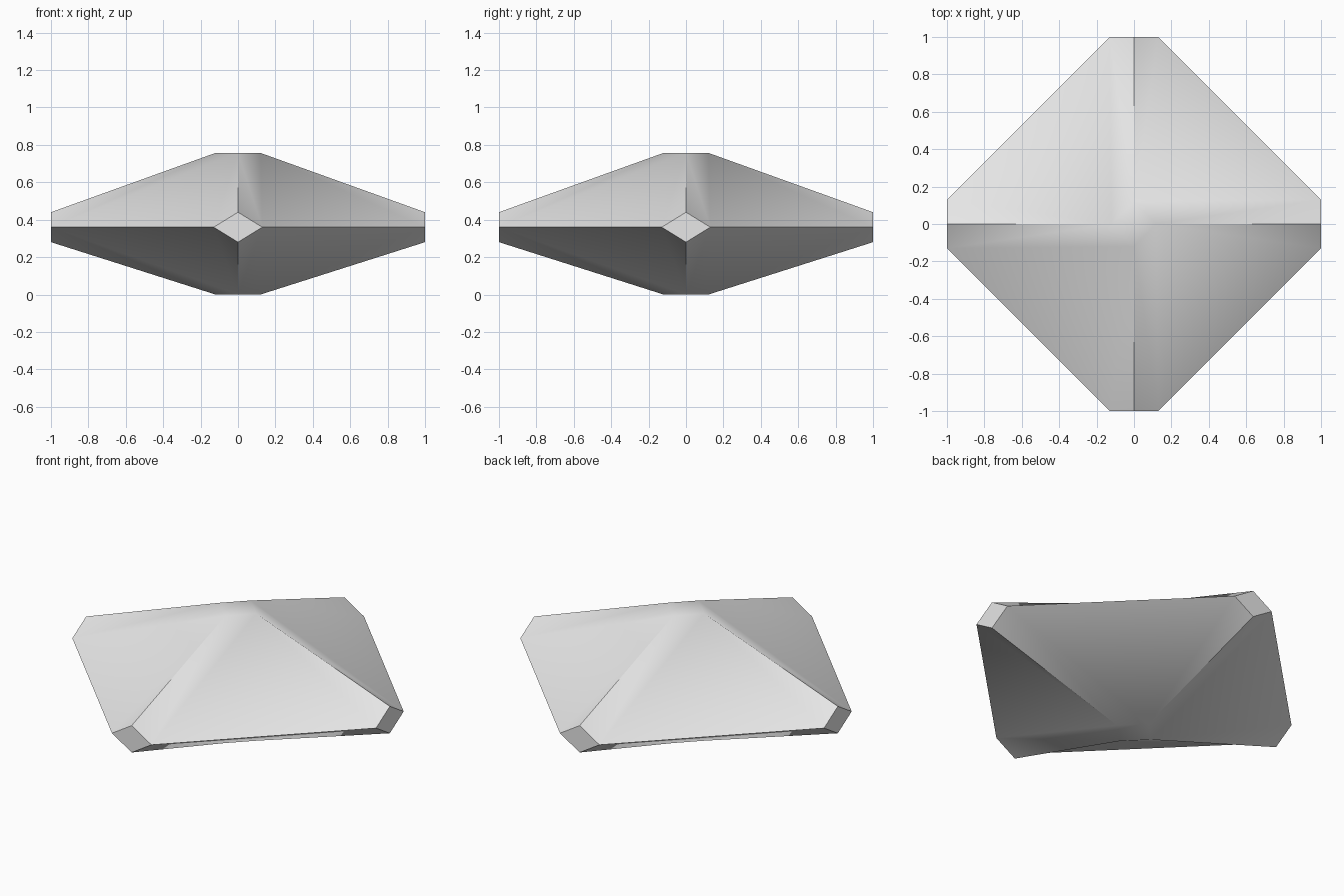
import bpy
import bmesh
import math
from mathutils import Matrix, Vector

cube = bpy.data.objects.get("Cube")
if cube:
    bpy.data.objects.remove(cube)

MID, TOP = 0.36, 0.757      # girdle height and crown height
TIP, CAP = 0.13, 0.12       # half widths of the tip facets and end caps
UP, DOWN = 0.44, 0.28       # heights of the tip facet ends

grey = bpy.data.materials.new("light_grey")
grey.use_nodes = True
grey.diffuse_color = (0.8, 0.8, 0.8, 1)
grey.node_tree.nodes["Principled BSDF"].inputs["Base Color"].default_value = grey.diffuse_color

bm = bmesh.new()


def ring(point):
    """Four copies of a point, turned about the vertical axis."""
    return [bm.verts.new(Matrix.Rotation(k * math.pi / 2, 3, "Z") @ Vector(point))
            for k in range(4)]


# Corners of the four side tips
ahead = ring((1, TIP, MID))
behind = ring((1, -TIP, MID))
halves = []
for tip_z, cap_z in ((UP, TOP), (DOWN, 0)):
    tip, cap = ring((1, 0, tip_z)), ring((CAP, 0, cap_z))
    halves.append(tip)
    bm.faces.new(cap)
    for k in range(4):
        n = (k + 1) % 4
        # Broad facet with a narrow sliver along each ridge
        bm.faces.new((ahead[k], behind[n], cap[n], cap[k]))
        bm.faces.new((tip[k], ahead[k], cap[k]))
        bm.faces.new((behind[n], tip[n], cap[n]))

# Diamond facets on the side tips
for k in range(4):
    bm.faces.new((ahead[k], halves[0][k], behind[k], halves[1][k]))

bmesh.ops.recalc_face_normals(bm, faces=bm.faces)
mesh = bpy.data.meshes.new("gem_body")
bm.to_mesh(mesh)
bm.free()
mesh.materials.append(grey)
gem = bpy.data.objects.new("gem_body", mesh)
bpy.context.collection.objects.link(gem)

# Smooth shallow creases, keep the ridges crisp
bpy.ops.object.select_all(action="DESELECT")
gem.select_set(True)
bpy.context.view_layer.objects.active = gem
bpy.ops.object.shade_smooth_by_angle(angle=math.radians(30))
